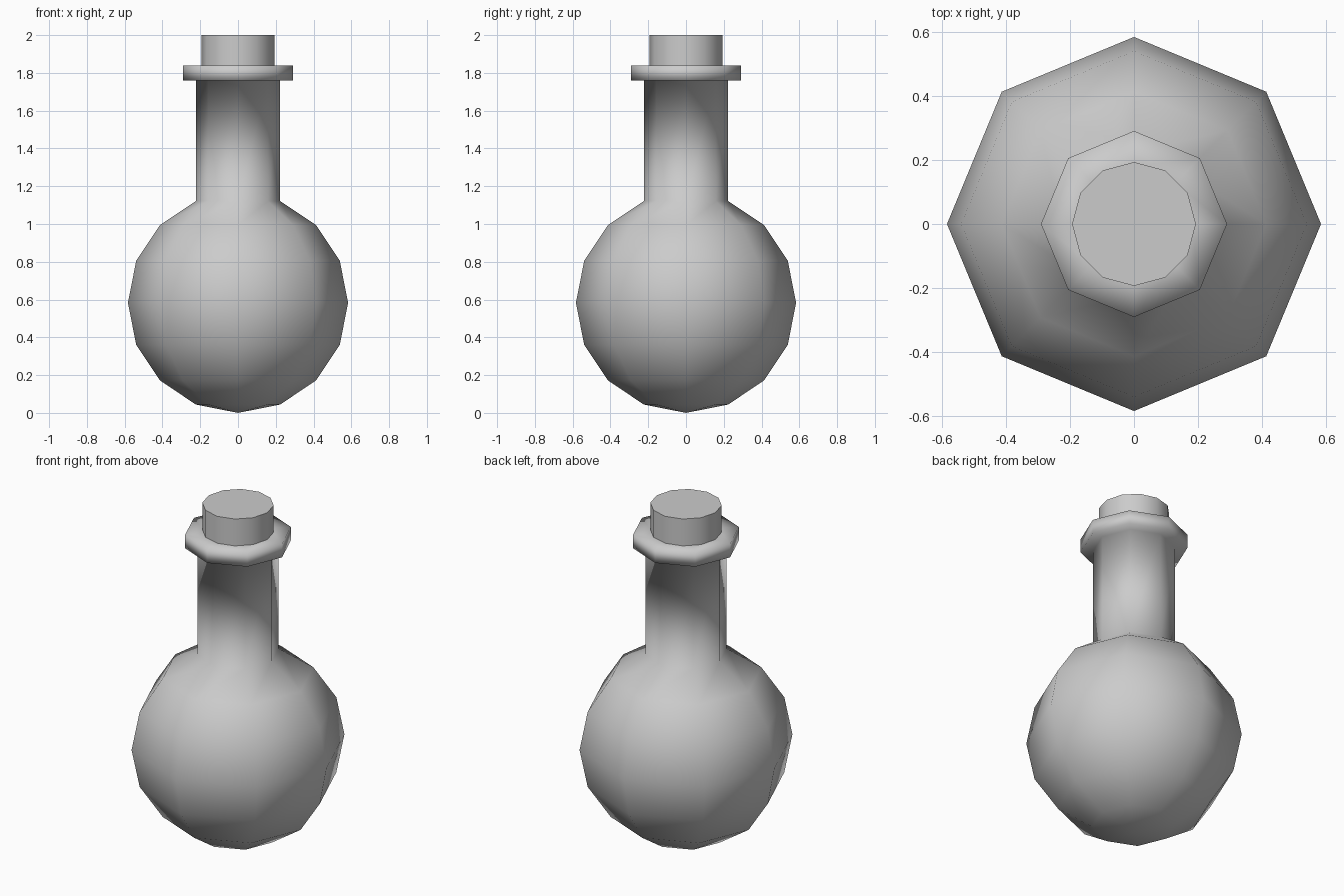
import bpy, bmesh
from math import sin, cos, pi, radians

if "Cube" in bpy.data.objects:
    bpy.data.objects.remove(bpy.data.objects["Cube"])


def lathe(name, profile, sides):
    """Revolve (radius, z) points round z; radius 0 becomes a pole."""
    bm = bmesh.new()
    rings = []
    for r, z in profile:
        n = 1 if r == 0 else sides
        rings.append([bm.verts.new((r * cos(2 * pi * i / sides),
                                    r * sin(2 * pi * i / sides), z)) for i in range(n)])
    for a, b in zip(rings, rings[1:]):
        for i in range(sides):
            j = (i + 1) % sides
            quad = [a[i % len(a)], a[j % len(a)], b[j % len(b)], b[i % len(b)]]
            bm.faces.new(list(dict.fromkeys(quad)))
    mesh = bpy.data.meshes.new(name)
    bm.to_mesh(mesh)
    bm.free()
    mesh.shade_smooth()
    obj = bpy.data.objects.new(name, mesh)
    bpy.context.collection.objects.link(obj)
    return obj


# Glass flask: round eight-sided body, straight neck and flared lip, all smooth
R = 0.583
steps = [i * pi / 8 for i in range(8)]
profile = [(R * sin(a), R - R * cos(a)) for a in steps]
neck = R * sin(pi / 8)
profile += [(neck, 1.76), (0.29, 1.76), (0.29, 1.84), (0.18, 1.84)]
lathe("flask", profile, 8)

# Cork: twelve-sided stopper with a crisp flat top
cork = lathe("cork", [(0, 1.70), (0.193, 1.70), (0.193, 2.0), (0, 2.0)], 12)
bpy.context.view_layer.objects.active = cork
cork.select_set(True)
bpy.ops.object.shade_smooth_by_angle(angle=radians(40))
